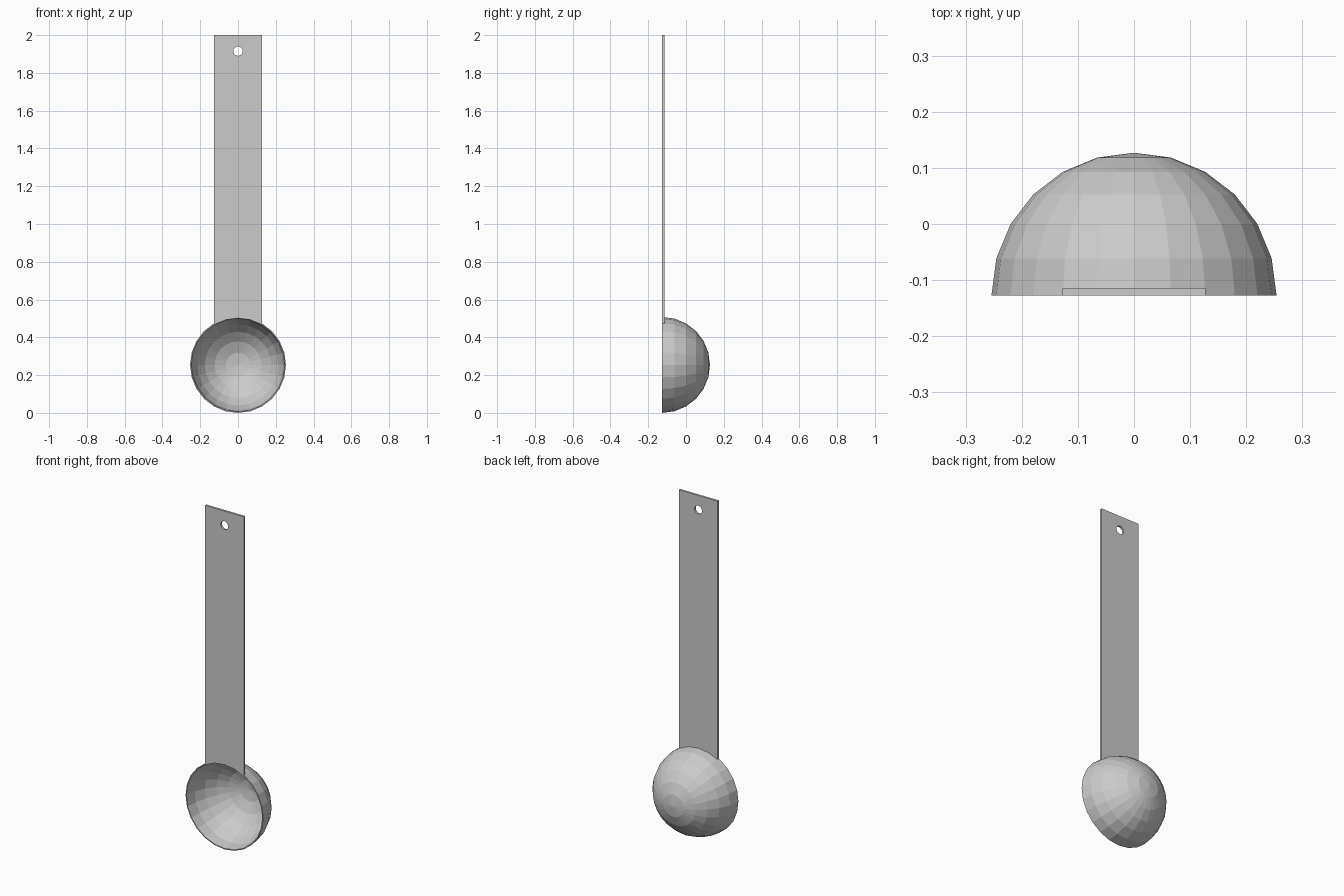
import bpy, bmesh
from math import sin, cos, pi, radians
from mathutils import Matrix

if "Cube" in bpy.data.objects:
    bpy.data.objects.remove(bpy.data.objects["Cube"])

R = 0.254        # bowl radius, also the height of its centre
RIM_Y = -0.127   # plane of the bowl rim and front of the handle
WALL = 0.006
THICK = 0.013    # handle thickness

# Bowl: half of a faceted sphere opening towards the front, with a thin wall
bm = bmesh.new()
bmesh.ops.create_uvsphere(bm, u_segments=24, v_segments=12, radius=R)
bmesh.ops.delete(bm, geom=[v for v in bm.verts if v.co.z < -1e-4], context='VERTS')
bmesh.ops.rotate(bm, verts=bm.verts, matrix=Matrix.Rotation(radians(-90), 3, 'X'))
bmesh.ops.translate(bm, verts=bm.verts, vec=(0, RIM_Y, R))
mesh = bpy.data.meshes.new("bowl")
bm.to_mesh(mesh)
bm.free()
bowl = bpy.data.objects.new("bowl", mesh)
bpy.context.collection.objects.link(bowl)
wall = bowl.modifiers.new("wall", 'SOLIDIFY')
wall.thickness = WALL
wall.offset = -1
wall.use_even_offset = True


def arc(cz, r, start, end, steps):
    angles = [radians(start + (end - start) * i / steps) for i in range(steps + 1)]
    return [(r * cos(a), cz + r * sin(a)) for a in angles]


# Handle: flat strip whose lower end follows the bowl rim, with a hanging hole
outline = [(-0.127, 2.0), (0.127, 2.0)] + arc(R, R - WALL / 2, 60, 120, 4)
outline[2] = (0.127, outline[2][1])
outline[-1] = (-0.127, outline[-1][1])
hole = arc(1.915, 0.025, 0, 360, 16)[:-1]

curve = bpy.data.curves.new("handle", 'CURVE')
curve.dimensions = '2D'
curve.fill_mode = 'BOTH'
curve.extrude = THICK / 2
for points in (outline, hole):
    spline = curve.splines.new('POLY')
    spline.points.add(len(points) - 1)
    for p, (x, z) in zip(spline.points, points):
        p.co = (x, z, 0, 1)
    spline.use_cyclic_u = True
handle = bpy.data.objects.new("handle", curve)
bpy.context.collection.objects.link(handle)
handle.rotation_euler.x = pi / 2
handle.location.y = RIM_Y + THICK / 2
bpy.context.view_layer.objects.active = handle
handle.select_set(True)
bpy.ops.object.convert(target='MESH')
bpy.ops.object.shade_flat()
